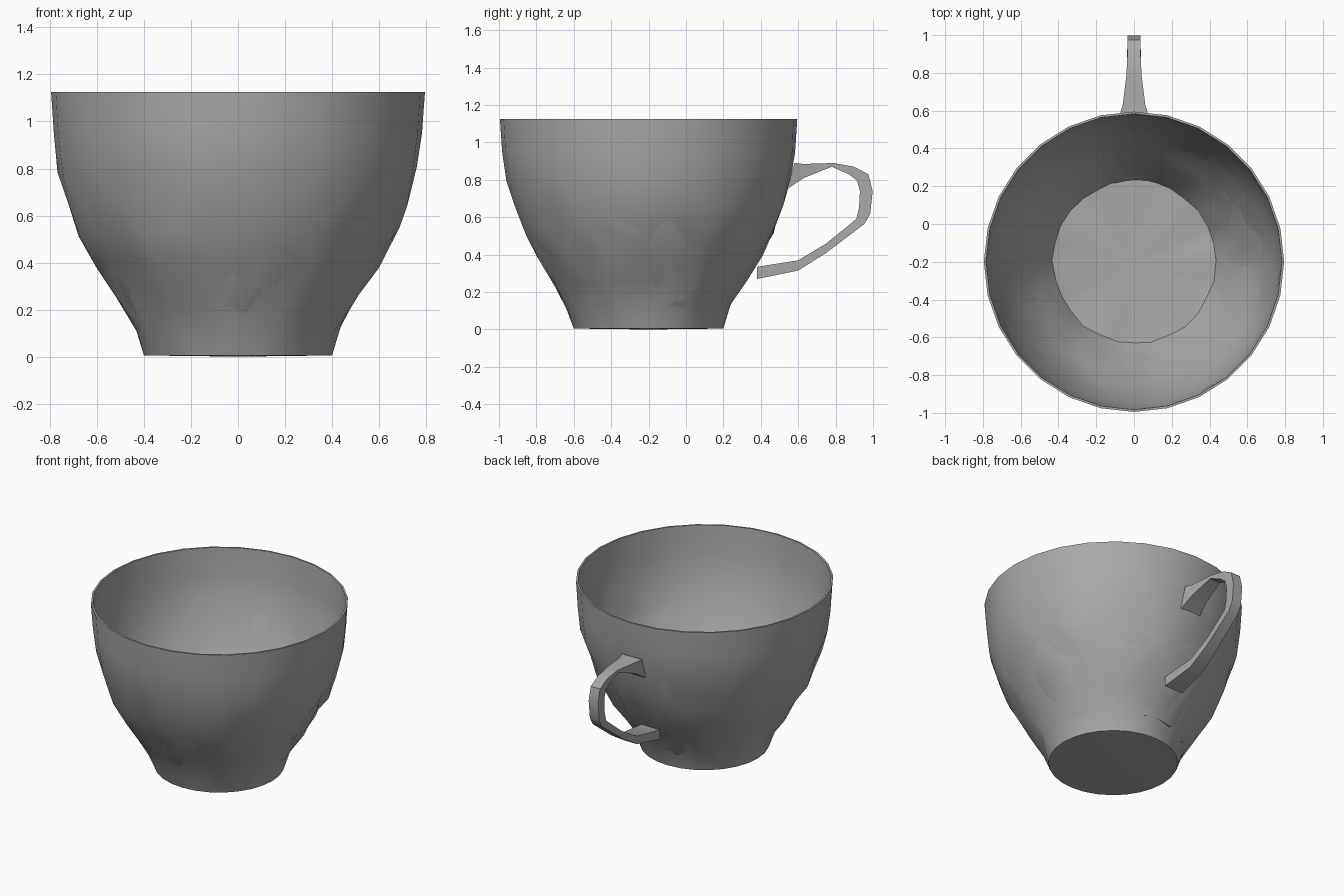
import bpy, bmesh, math, random
from mathutils import Vector

random.seed(7)
if "Cube" in bpy.data.objects:
    bpy.data.objects.remove(bpy.data.objects["Cube"])

grey = bpy.data.materials.new("clay grey")
grey.use_nodes = True
grey.diffuse_color = (0.4, 0.4, 0.4, 1)
grey.node_tree.nodes["Principled BSDF"].inputs["Base Color"].default_value = (0.4, 0.4, 0.4, 1)


def finish(bm, name, angle):
    bmesh.ops.recalc_face_normals(bm, faces=bm.faces)
    mesh = bpy.data.meshes.new(name)
    bm.to_mesh(mesh)
    bm.free()
    ob = bpy.data.objects.new(name, mesh)
    bpy.context.collection.objects.link(ob)
    mesh.materials.append(grey)
    bpy.ops.object.select_all(action='DESELECT')
    ob.select_set(True)
    bpy.context.view_layer.objects.active = ob
    bpy.ops.object.shade_smooth_by_angle(angle=math.radians(angle))
    return ob


# Cup: lathed thin wall with hand-worn, uneven facets below the rim
SEG, CY = 28, -0.2
# radius, height, unevenness
outer = [(0.4, 0.005, 0), (0.445, 0.13, 0.012), (0.525, 0.26, 0.014), (0.61, 0.4, 0.016),
         (0.68, 0.53, 0.014), (0.725, 0.66, 0.012), (0.765, 0.8, 0.008),
         (0.785, 0.95, 0.003), (0.795, 1.125, 0)]
inner = [(r - 0.012, z, j * 0.8) for r, z, j in reversed(outer[1:])]
bm = bmesh.new()
rings = []
for k, (r, z, j) in enumerate(outer + inner):
    ring = []
    for i in range(SEG):
        a = math.tau * (i + 0.5 * (k % 2) * (j > 0.005)) / SEG
        a += random.uniform(-1, 1) * j * 3
        rr = r + random.uniform(-1, 0.6) * j
        ring.append(bm.verts.new((rr * math.cos(a), CY + rr * math.sin(a),
                                  z + random.uniform(-1, 1) * j * 2)))
    rings.append(ring)
for low, high in zip(rings, rings[1:]):
    for i in range(SEG):
        n = (i + 1) % SEG
        a, b, c, d = low[i], low[n], high[n], high[i]
        if (a.co - c.co).length < (b.co - d.co).length:
            tris = ((a, b, c), (a, c, d))
        else:
            tris = ((a, b, d), (b, c, d))
        for t in tris:
            bm.faces.new(t)
# Underside and inside floor
for ring, z in ((rings[0], 0.0), (rings[-1], 0.11)):
    centre = bm.verts.new((0, CY, z))
    for i in range(SEG):
        bm.faces.new((centre, ring[i], ring[(i + 1) % SEG]))
finish(bm, "cup", 32)

# Handle: flat band given by outer y, z, inner y, z and half width
stations = [(0.58, 0.89, 0.54, 0.75, 0.075), (0.63, 0.885, 0.63, 0.81, 0.06),
            (0.79, 0.89, 0.78, 0.87, 0.04), (0.9, 0.87, 0.87, 0.83, 0.035),
            (0.975, 0.83, 0.915, 0.795, 0.035), (0.998, 0.74, 0.93, 0.74, 0.035),
            (0.985, 0.62, 0.925, 0.65, 0.035), (0.955, 0.565, 0.91, 0.59, 0.035),
            (0.75, 0.41, 0.75, 0.46, 0.04), (0.6, 0.315, 0.6, 0.37, 0.05),
            (0.38, 0.27, 0.38, 0.335, 0.07)]
bm = bmesh.new()
loops = [[bm.verts.new(p) for p in ((-w, yo, zo), (w, yo, zo), (w, yi, zi), (-w, yi, zi))]
         for yo, zo, yi, zi, w in stations]
for p, q in zip(loops, loops[1:]):
    for i in range(4):
        n = (i + 1) % 4
        bm.faces.new((p[i], p[n], q[n], q[i]))
bm.faces.new(loops[0])
bm.faces.new(loops[-1])
finish(bm, "handle", 32)
